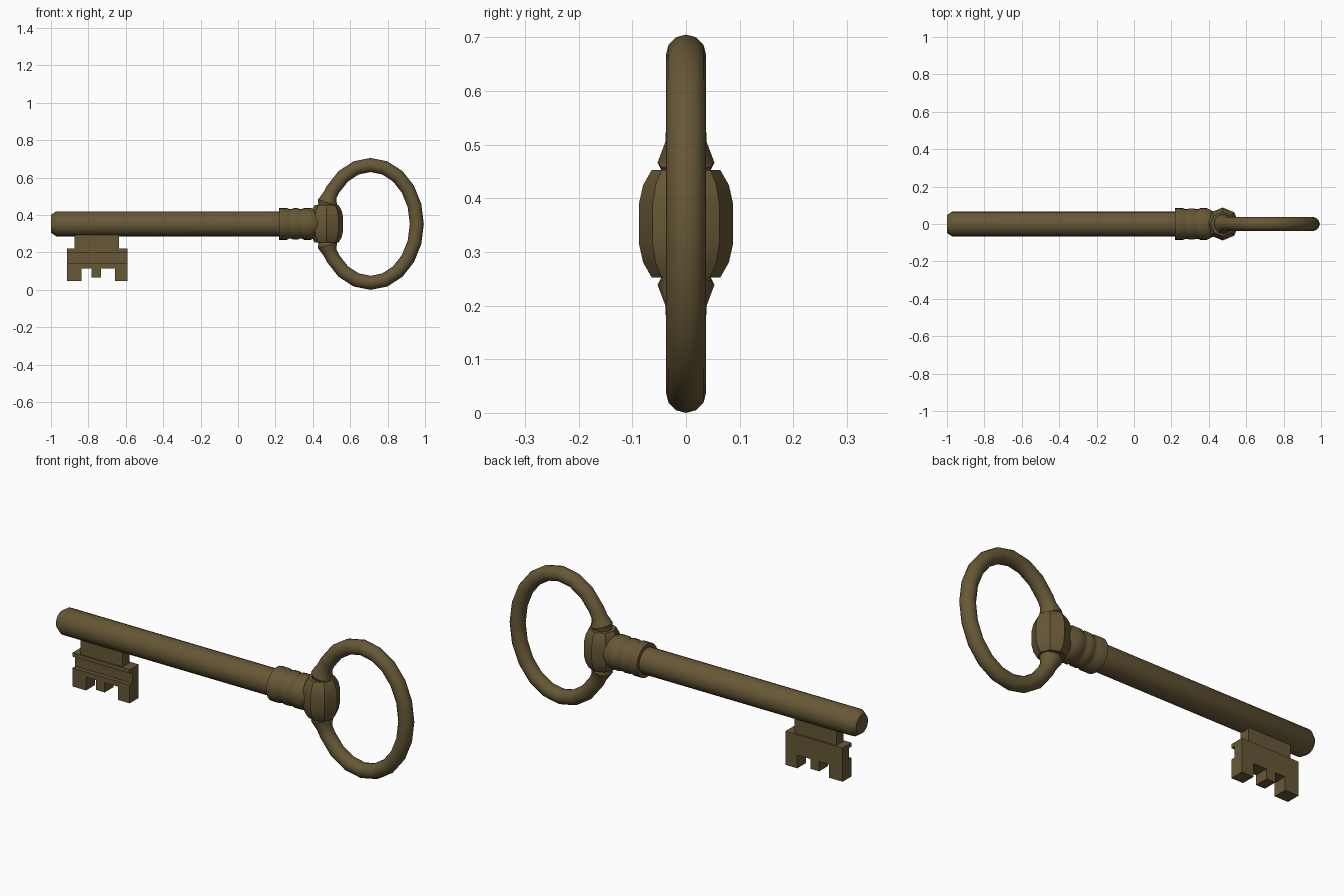
import bpy, bmesh
from math import sin, cos, pi, radians
from mathutils import Vector

if "Cube" in bpy.data.objects:
    bpy.data.objects.remove(bpy.data.objects["Cube"])

CZ = 0.3525
brass = bpy.data.materials.new("aged_brass")
brass.diffuse_color = (0.135, 0.097, 0.037, 1)
brass.use_nodes = True
brass.node_tree.nodes["Principled BSDF"].inputs["Base Color"].default_value = brass.diffuse_color


def finish(name, bm, smooth=True):
    bmesh.ops.recalc_face_normals(bm, faces=bm.faces)
    me = bpy.data.meshes.new(name)
    bm.to_mesh(me)
    bm.free()
    me.materials.append(brass)
    ob = bpy.data.objects.new(name, me)
    bpy.context.collection.objects.link(ob)
    if smooth:
        bpy.ops.object.select_all(action='DESELECT')
        bpy.context.view_layer.objects.active = ob
        ob.select_set(True)
        bpy.ops.object.shade_smooth_by_angle(angle=radians(35))
    return ob


def tube(name, stations, sides, phase=0.0):
    """Skin circles given as (centre, radius, axis u, axis v), capped at both ends."""
    bm = bmesh.new()
    rings = []
    for c, r, u, v in stations:
        angles = [phase + 2 * pi * i / sides for i in range(sides)]
        rings.append([bm.verts.new(c + u * (r * cos(a)) + v * (r * sin(a))) for a in angles])
    for a, b in zip(rings, rings[1:]):
        for i in range(sides):
            j = (i + 1) % sides
            bm.faces.new((a[i], a[j], b[j], b[i]))
    bm.faces.new(rings[0])
    bm.faces.new(rings[-1])
    return finish(name, bm)


def prism(name, outline, extrude):
    bm = bmesh.new()
    face = bm.faces.new([bm.verts.new(p) for p in outline])
    res = bmesh.ops.extrude_face_region(bm, geom=[face])
    verts = [g for g in res["geom"] if isinstance(g, bmesh.types.BMVert)]
    bmesh.ops.translate(bm, verts=verts, vec=extrude)
    return finish(name, bm, False)


X, Y, Z = Vector((1, 0, 0)), Vector((0, 1, 0)), Vector((0, 0, 1))

# Shaft with chamfered tip, and grooved collar
shaft = [(-1, 0.048), (-0.973, 0.066), (0.25, 0.066)]
collar = [(0.22, 0.085), (0.262, 0.085), (0.274, 0.079), (0.286, 0.079), (0.297, 0.084),
          (0.318, 0.084), (0.33, 0.079), (0.342, 0.079), (0.353, 0.085), (0.39, 0.085), (0.44, 0.06)]
for name, prof, n in (("shaft", shaft, 24), ("collar", collar, 24)):
    tube(name, [(Vector((x, 0, CZ)), r, Y, Z) for x, r in prof], n)

# Octagonal barrel knob
knob = [(-0.1, 0.064), (-0.072, 0.08), (-0.036, 0.088), (0.036, 0.088), (0.072, 0.08), (0.1, 0.064)]
tube("knob", [(Vector((0.474, 0, CZ + z)), r, X, Y) for z, r in knob], 8)

# Oval handle ring, flared where it enters the knob
ends = [(0.2, 0.043), (0.315, 0.045), (0.37, 0.053), (0.51, 0.038)]
path = ends + [(radians(d), 0.0375) for d in range(36, 325, 18)]
path += [(2 * pi - a, r) for a, r in reversed(ends)]
stations = []
for a, r in path:
    centre = Vector((0.7085 - 0.2475 * cos(a), 0, CZ + 0.315 * sin(a)))
    tangent = Vector((0.2475 * sin(a), 0, 0.315 * cos(a))).normalized()
    stations.append((centre, r, tangent.cross(Y), Y))
tube("handle_ring", stations, 12)

# Stem joining the bit to the shaft
prism("bit_stem", [(-0.875, -0.028, 0.2), (-0.635, -0.028, 0.2),
                   (-0.635, -0.028, 0.32), (-0.875, -0.028, 0.32)], (0, 0.056, 0))

# Bit plate: side profile with a groove along the front face
profile = [(-0.036, 0.115), (-0.036, 0.142), (-0.014, 0.142), (-0.014, 0.2),
           (-0.036, 0.2), (-0.036, 0.22), (0.036, 0.22), (0.036, 0.115)]
prism("bit_plate", [(-0.915, y, z) for y, z in profile], (0.325, 0, 0))

# Teeth
for i, (x0, x1, z0) in enumerate([(-0.915, -0.838, 0.047), (-0.782, -0.732, 0.065), (-0.657, -0.59, 0.047)]):
    prism(f"tooth_{i + 1}", [(x0, -0.036, z0), (x1, -0.036, z0),
                             (x1, -0.036, 0.115), (x0, -0.036, 0.115)], (0, 0.072, 0))
